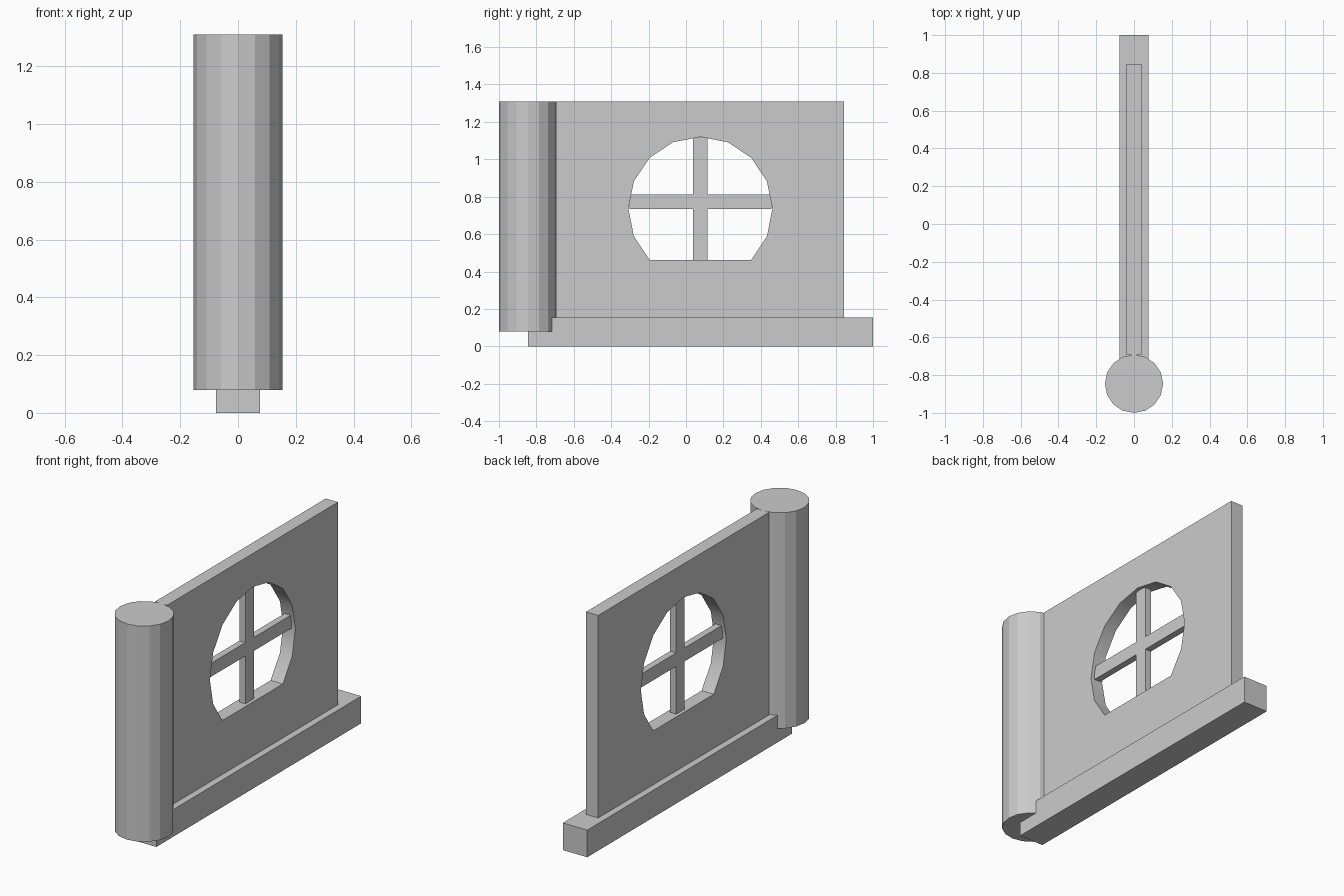
import bpy, bmesh, math
from mathutils import Vector

if "Cube" in bpy.data.objects:
    bpy.data.objects.remove(bpy.data.objects["Cube"])

grey = bpy.data.materials.new("light grey")
grey.diffuse_color = (0.6, 0.6, 0.6, 1)
grey.use_nodes = True
grey.node_tree.nodes["Principled BSDF"].inputs["Base Color"].default_value = grey.diffuse_color


def finish(name, bm):
    bmesh.ops.recalc_face_normals(bm, faces=bm.faces)
    mesh = bpy.data.meshes.new(name)
    bm.to_mesh(mesh)
    bm.free()
    mesh.materials.append(grey)
    obj = bpy.data.objects.new(name, mesh)
    bpy.context.collection.objects.link(obj)
    return obj


def box(name, lo, hi):
    bm = bmesh.new()
    bmesh.ops.create_cube(bm, size=1)
    lo, hi = Vector(lo), Vector(hi)
    for v in bm.verts:
        v.co = (lo + hi) / 2 + v.co * (hi - lo)
    return finish(name, bm)


# Base rail
box("base_rail", (-0.077, -0.846, 0), (0.077, 1.0, 0.155))

# Sixteen-sided hinge post at the front end
bm = bmesh.new()
ring = [bm.verts.new((0.154 * math.sin(math.tau * i / 16),
                      -0.846 - 0.154 * math.cos(math.tau * i / 16), 0.08))
        for i in range(16)]
face = bm.faces.new(ring)
ext = bmesh.ops.extrude_face_region(bm, geom=[face], use_keep_orig=True)
top = [g for g in ext["geom"] if isinstance(g, bmesh.types.BMVert)]
bmesh.ops.translate(bm, verts=top, vec=(0, 0, 1.23))
finish("hinge_post", bm)

# Wall panel with a round window that has a flat sill
CY, CZ, R, T = 0.077, 0.735, 0.385, 0.0385
outer = [(-0.694, 0.155), (0.846, 0.155), (0.846, 1.31), (-0.694, 1.31)]
hole = [(CY + R * math.cos(math.tau * i / 16), CZ + R * math.sin(math.tau * i / 16))
        for i in range(-2, 11)]
SILL = hole[0][1]
bm = bmesh.new()
edges = []
for loop in (outer, hole):
    vs = [bm.verts.new((-T, y, z)) for y, z in loop]
    edges += [bm.edges.new((vs[i - 1], vs[i])) for i in range(len(vs))]
bmesh.ops.triangle_fill(bm, edges=edges, use_beauty=True, normal=(1, 0, 0))
ext = bmesh.ops.extrude_face_region(bm, geom=bm.faces[:], use_keep_orig=True)
far = [g for g in ext["geom"] if isinstance(g, bmesh.types.BMVert)]
bmesh.ops.translate(bm, verts=far, vec=(2 * T, 0, 0))
panel = finish("wall_panel", bm)
bpy.context.view_layer.objects.active = panel
panel.select_set(True)
bpy.ops.object.shade_smooth_by_angle(angle=math.radians(30))

# Window bars
box("upright_bar", (-0.019, CY - T, SILL), (0.019, CY + T, CZ + R - 0.003))
box("cross_bar", (-0.019, CY - R + 0.006, CZ), (0.019, CY + R - 0.006, CZ + 0.077))
